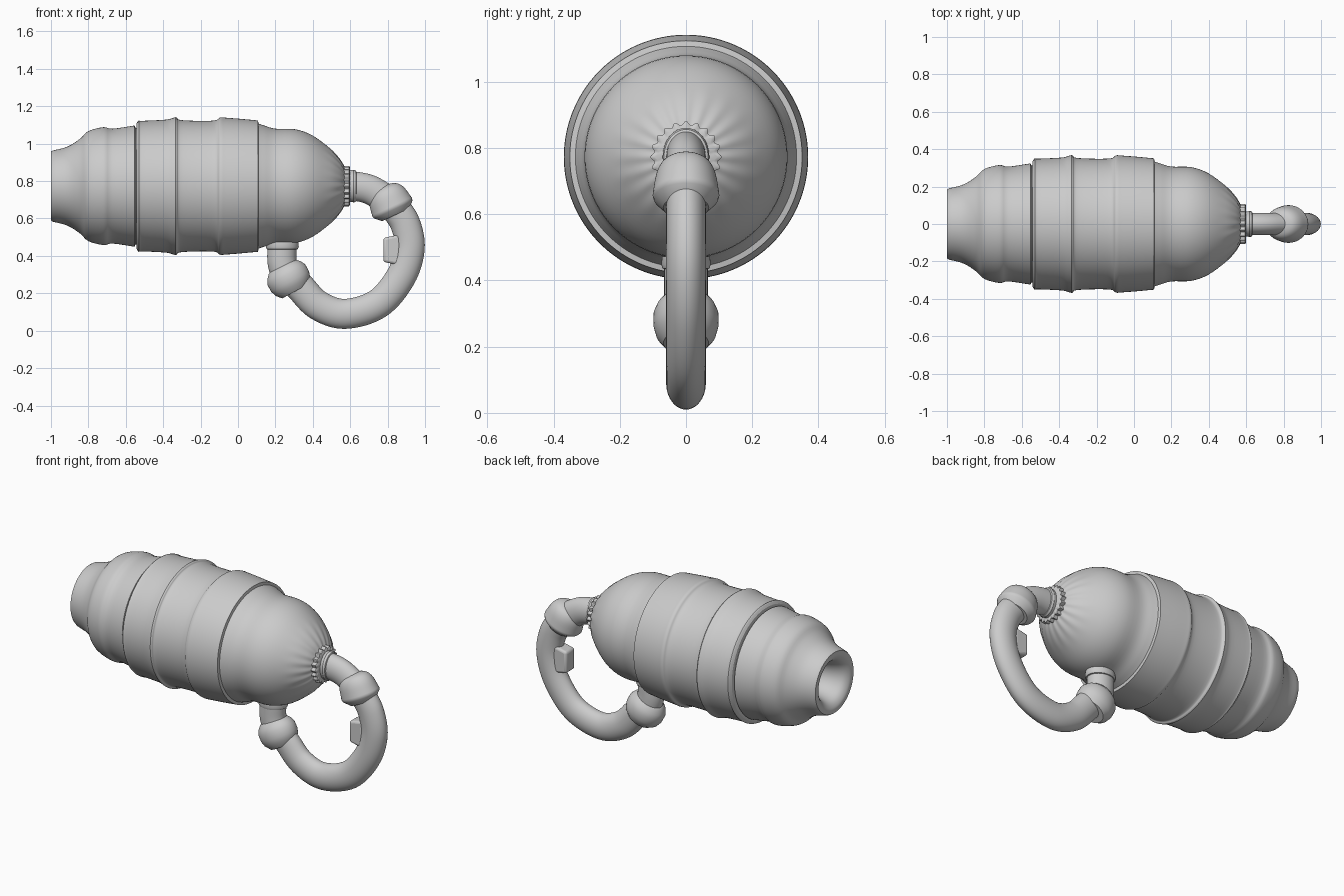
import bpy, bmesh, math
from mathutils import Vector

if "Cube" in bpy.data.objects:
    bpy.data.objects.remove(bpy.data.objects["Cube"])

AXIS_Z = 0.773


def spline(pts, n=5):
    """Catmull-Rom interpolation through 2D points."""
    p = [Vector(q) for q in pts]
    p = [2 * p[0] - p[1]] + p + [2 * p[-1] - p[-2]]
    out = []
    for i in range(1, len(p) - 2):
        a, b, c, d = p[i - 1:i + 3]
        for k in range(n):
            t = k / n
            out.append(0.5 * (2 * b + (c - a) * t + (2 * a - 5 * b + 4 * c - d) * t * t
                              + (3 * b - a - 3 * c + d) * t ** 3))
    out.append(p[-2])
    return out


def skin(name, rings, angle=35):
    """Join rings of points into a closed, capped surface."""
    bm = bmesh.new()
    vr = [[bm.verts.new(co) for co in ring] for ring in rings]
    n = len(vr[0])
    for a, b in zip(vr, vr[1:]):
        for i in range(n):
            j = (i + 1) % n
            bm.faces.new((a[i], a[j], b[j], b[i]))
    bm.faces.new(vr[0])
    bm.faces.new(vr[-1])
    bmesh.ops.recalc_face_normals(bm, faces=bm.faces)
    me = bpy.data.meshes.new(name)
    bm.to_mesh(me)
    bm.free()
    ob = bpy.data.objects.new(name, me)
    bpy.context.collection.objects.link(ob)
    smooth(ob, angle)
    return ob


def smooth(ob, angle=35):
    bpy.ops.object.select_all(action='DESELECT')
    ob.select_set(True)
    bpy.context.view_layer.objects.active = ob
    bpy.ops.object.shade_smooth_by_angle(angle=math.radians(angle))


def lathe(name, prof, origin=(0, AXIS_Z), axis=(1, 0), ys=1, segs=64, ripple=None, angle=35):
    """Revolve (distance, radius) points about an axis lying in the xz plane."""
    a = Vector((axis[0], 0, axis[1])).normalized()
    p = Vector((-a.z, 0, a.x))
    o = Vector((origin[0], 0, origin[1]))
    rings = []
    for t, r in prof:
        ring = []
        for i in range(segs):
            th = 2 * math.pi * i / segs
            rr = r + (ripple(t, th) if ripple else 0)
            ring.append(o + a * t + p * rr * math.cos(th) + Vector((0, rr * ys * math.sin(th), 0)))
        rings.append(ring)
    return skin(name, rings, angle)


def tube(name, pts, r_plane, r_y, segs=40):
    """Sweep an ellipse along a smooth path in the xz plane."""
    path = spline(pts, 8)
    rings = []
    for i, c in enumerate(path):
        d = (path[min(i + 1, len(path) - 1)] - path[max(i - 1, 0)]).normalized()
        ring = []
        for k in range(segs):
            th = 2 * math.pi * k / segs
            u = r_plane * math.cos(th)
            ring.append(Vector((c.x - d.y * u, r_y * math.sin(th), c.y + d.x * u)))
        rings.append(ring)
    return skin(name, rings)


# Ribbed body with hollow tail: each section is smooth, joins between sections are sharp
sections = [
    [(-0.80, 0.045), (-0.86, 0.085), (-0.93, 0.105), (-0.975, 0.125), (-0.998, 0.155), (-1.0, 0.184)],
    [(-0.99, 0.190), (-0.91, 0.212), (-0.845, 0.253), (-0.80, 0.294), (-0.72, 0.315), (-0.67, 0.307), (-0.553, 0.324)],
    [(-0.548, 0.312), (-0.544, 0.312)],
    [(-0.543, 0.335), (-0.53, 0.352), (-0.515, 0.349), (-0.39, 0.355), (-0.35, 0.364), (-0.333, 0.369)],
    [(-0.327, 0.366), (-0.31, 0.354), (-0.22, 0.349), (-0.125, 0.351), (-0.10, 0.365), (-0.088, 0.368)],
    [(-0.08, 0.367), (0.01, 0.360), (0.107, 0.351)],
    [(0.110, 0.334), (0.14, 0.324), (0.20, 0.307), (0.305, 0.304), (0.396, 0.272), (0.49, 0.203), (0.545, 0.143), (0.575, 0.09)],
]
profile = [q for s in sections for q in spline(s, 4)]


def pleats(t, th):
    return 0.0035 * max(0, (t - 0.46) / 0.11) * math.cos(20 * th)


lathe("body", profile, segs=160, ripple=pleats, angle=28)

# Scalloped nose ring and the flanges in front of it
lathe("nose_ring", [(0.56, 0.09), (0.567, 0.102), (0.594, 0.102), (0.60, 0.09)], segs=160,
      ripple=lambda t, th: 0.006 * math.cos(20 * th), angle=45)
lathe("nose_flange", [(0.59, 0.085), (0.612, 0.085), (0.617, 0.088), (0.63, 0.083), (0.634, 0.072)], ys=0.8)

# Upper pipe and its elbow collar
tube("upper_pipe", [(0.57, 0.772), (0.64, 0.77), (0.71, 0.752), (0.79, 0.705)], 0.078, 0.06)
lathe("upper_collar", spline([(-0.118, 0.01), (-0.112, 0.05), (-0.095, 0.083), (-0.06, 0.104), (0, 0.116)], 4)
      + [(0.008, 0.117), (0.02, 0.112), (0.05, 0.08)],
      origin=(0.822, 0.665), axis=(0.42, -0.9), ys=0.86)

# Lower pipe, its flange and collar
tube("lower_pipe", [(0.237, 0.53), (0.235, 0.44), (0.237, 0.36), (0.262, 0.28)], 0.078, 0.066)
lathe("lower_flange", [(0, 0.06), (0, 0.085), (0.025, 0.088), (0.037, 0.083), (0.04, 0.07)],
      origin=(0.237, 0.473), axis=(0, -1), ys=0.85)
lathe("lower_collar", [(-0.105, 0.07), (-0.098, 0.082), (-0.075, 0.103), (-0.05, 0.115), (-0.01, 0.115),
                       (0.02, 0.106), (0.05, 0.08)],
      origin=(0.283, 0.255), axis=(0.48, -0.88), ys=0.85)

# Curved handle between the two collars
tube("handle", [(0.285, 0.285), (0.335, 0.23), (0.43, 0.135), (0.572, 0.09), (0.75, 0.145),
                (0.872, 0.29), (0.918, 0.44), (0.895, 0.57), (0.835, 0.665)], 0.08, 0.06)

# Trigger button on the inside of the handle
bpy.ops.mesh.primitive_cube_add(size=1, location=(0.822, 0, 0.432))
trigger = bpy.context.object
trigger.name = "trigger"
trigger.scale = (0.09, 0.085, 0.165)
bpy.ops.object.transform_apply(location=False, rotation=False, scale=True)
for v in trigger.data.vertices:
    if v.co.x < 0:
        v.co.z *= 0.78
bev = trigger.modifiers.new("bevel", 'BEVEL')
bev.width, bev.segments = 0.014, 3
smooth(trigger)
